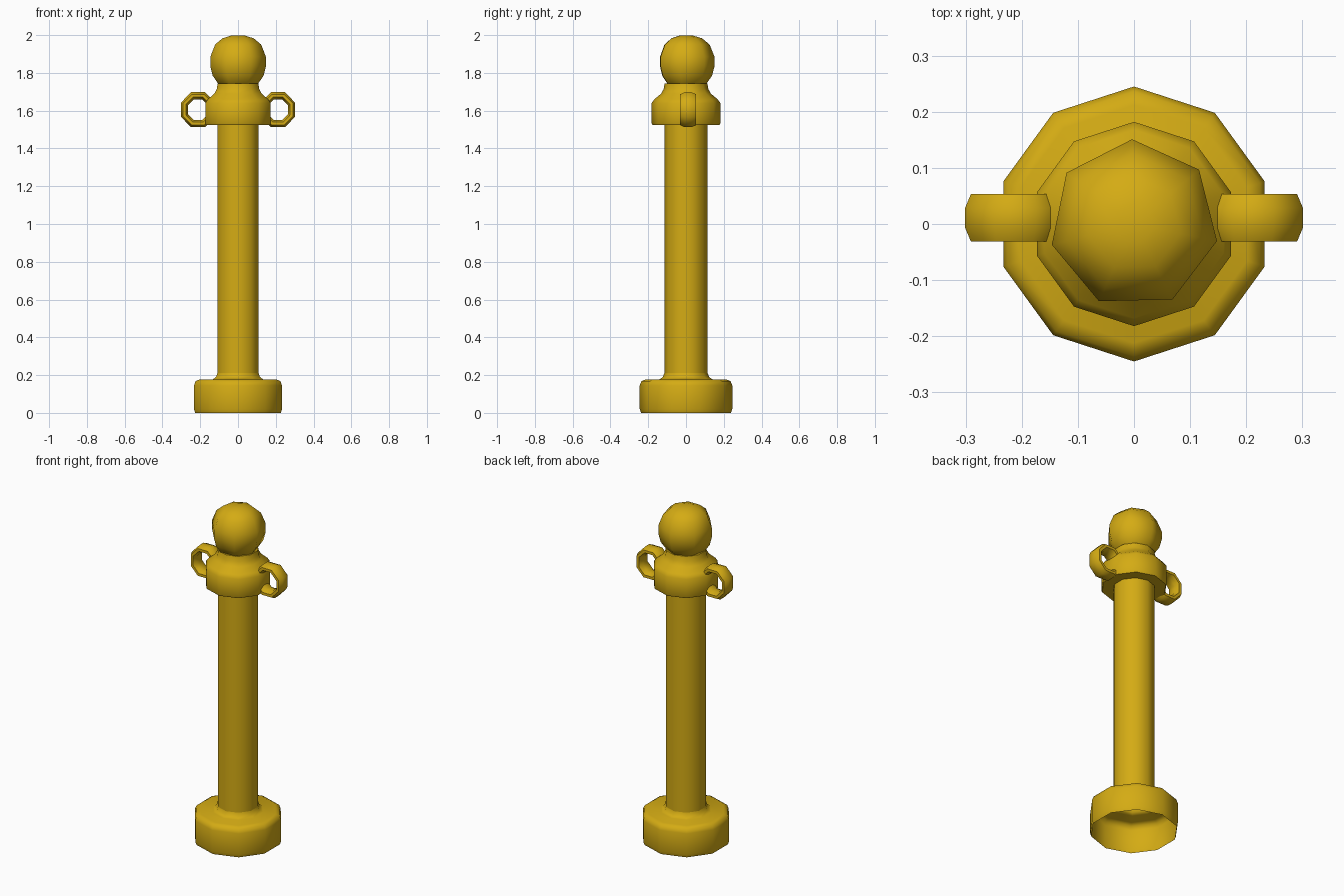
import bpy, bmesh, math

if "Cube" in bpy.data.objects:
    bpy.data.objects.remove(bpy.data.objects["Cube"])

yellow = bpy.data.materials.new("safety_yellow")
yellow.diffuse_color = (0.66, 0.41, 0.007, 1)
yellow.use_nodes = True
yellow.node_tree.nodes["Principled BSDF"].inputs["Base Color"].default_value = yellow.diffuse_color


def finish(name, bm, angle):
    bmesh.ops.remove_doubles(bm, verts=bm.verts, dist=1e-5)
    bmesh.ops.recalc_face_normals(bm, faces=bm.faces)
    me = bpy.data.meshes.new(name)
    bm.to_mesh(me)
    bm.free()
    me.materials.append(yellow)
    ob = bpy.data.objects.new(name, me)
    bpy.context.collection.objects.link(ob)
    bpy.ops.object.select_all(action='DESELECT')
    ob.select_set(True)
    bpy.context.view_layer.objects.active = ob
    bpy.ops.object.shade_smooth_by_angle(angle=math.radians(angle))
    return ob


def sweep(bm, rings, close=False):
    """Skin neighbouring rings of points with quads."""
    loops = [[bm.verts.new(p) for p in r] for r in rings]
    n = len(loops[0])
    pairs = list(zip(loops, loops[1:])) + ([(loops[-1], loops[0])] if close else [])
    for a, b in pairs:
        for i in range(n):
            j = (i + 1) % n
            bm.faces.new((a[i], a[j], b[j], b[i]))
    return loops


def lathe(name, profile, sides, turn=90, angle=50, cap=False):
    bm = bmesh.new()
    t = [math.radians(turn) + 2 * math.pi * i / sides for i in range(sides)]
    loops = sweep(bm, [[(r * math.cos(a), r * math.sin(a), z) for a in t]
                       for r, z in profile])
    if cap:
        bm.faces.new(loops[-1])
    return finish(name, bm, angle)


# Hollow base, open underneath
lathe("base", [(0.238, 0.0), (0.245, 0.02), (0.245, 0.145), (0.236, 0.168),
               (0.212, 0.178), (0.14, 0.178), (0.122, 0.19), (0.115, 0.21)], 10)
# Pole
lathe("pole", [(0.115, 0.21), (0.115, 1.525)], 10)
# Collar with sloped shoulder and neck
lathe("collar", [(0.115, 1.525), (0.178, 1.525), (0.182, 1.532), (0.182, 1.64),
                 (0.168, 1.66), (0.132, 1.69), (0.118, 1.715), (0.113, 1.745)],
      10, cap=True)
# Ball top
lathe("ball", [(0.09, 1.728), (0.105, 1.738), (0.138, 1.785), (0.151, 1.835),
               (0.151, 1.885), (0.125, 1.95), (0.085, 1.983), (0.035, 1.998)],
      7, turn=91.3, angle=80, cap=True)

# Chain loops on both sides
for side, label in ((-1, "left"), (1, "right")):
    bm = bmesh.new()
    rings = []
    for i in range(8):
        a = math.radians(22.5 + 45 * i)
        ring = []
        for k in range(8):
            b = math.radians(22.5 + 45 * k)
            r = 0.077 + 0.021 * math.cos(b)
            ring.append((side * (0.212 + r * math.cos(a)),
                         0.011 + 0.046 * math.sin(b),
                         1.605 + 1.04 * r * math.sin(a)))
        rings.append(ring)
    sweep(bm, rings, close=True)
    finish("chain_loop_" + label, bm, 60)
